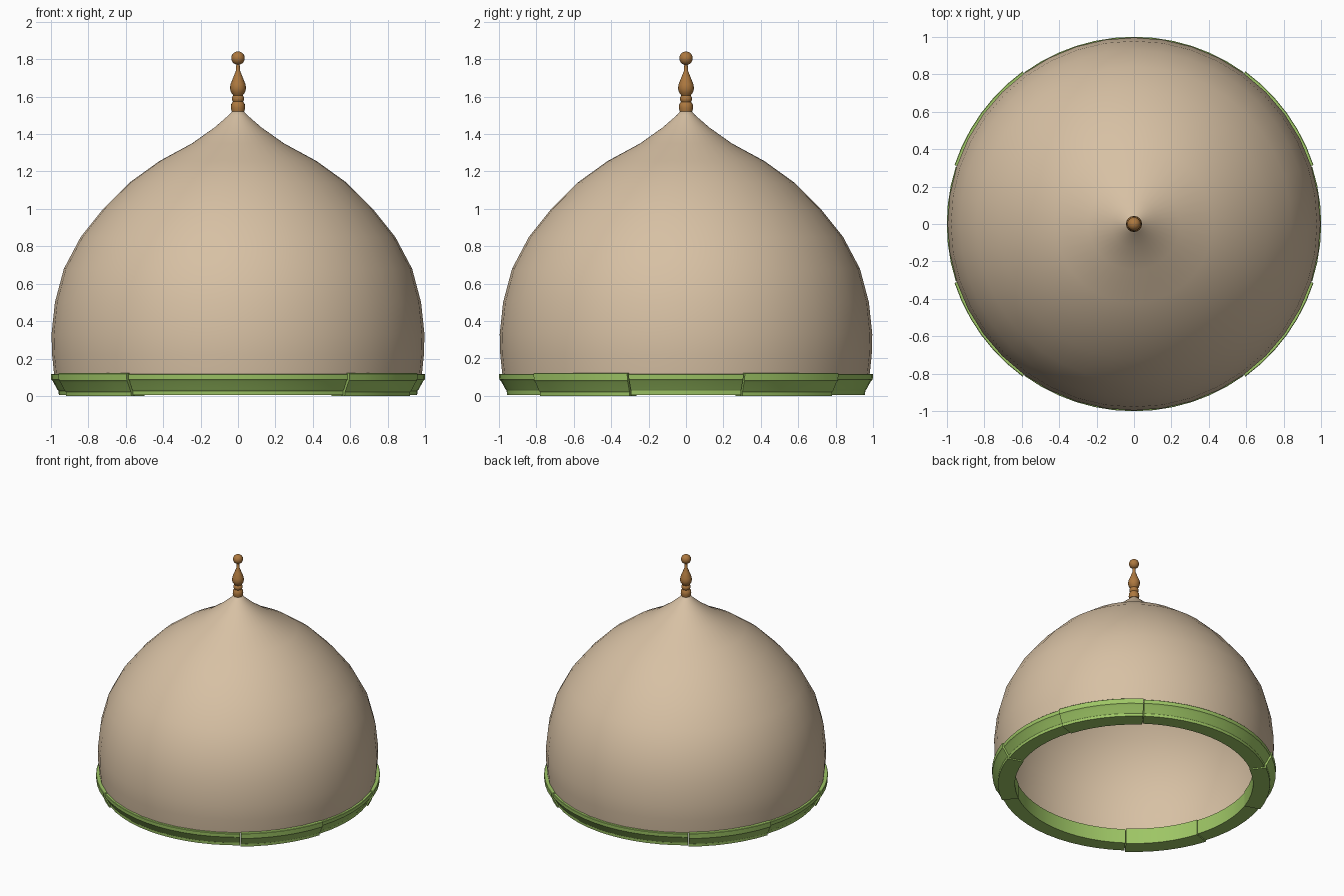
import bpy, bmesh, math

if "Cube" in bpy.data.objects:
    bpy.data.objects.remove(bpy.data.objects["Cube"])


def material(name, colour):
    m = bpy.data.materials.new(name)
    m.diffuse_color = (*colour, 1)
    m.use_nodes = True
    m.node_tree.nodes["Principled BSDF"].inputs["Base Color"].default_value = m.diffuse_color
    return m


tan = material("tan plaster", (0.68, 0.53, 0.37))
green = material("green trim", (0.34, 0.56, 0.13))
bronze = material("bronze", (0.42, 0.19, 0.05))


def finish(name, bm, mat, angle):
    mesh = bpy.data.meshes.new(name)
    bm.to_mesh(mesh)
    bm.free()
    mesh.materials.append(mat)
    ob = bpy.data.objects.new(name, mesh)
    bpy.context.collection.objects.link(ob)
    bpy.ops.object.select_all(action='DESELECT')
    ob.select_set(True)
    bpy.context.view_layer.objects.active = ob
    bpy.ops.object.shade_smooth_by_angle(angle=math.radians(angle))


def sweep(name, profile, mat, start=0, end=360, steps=32, closed=False, angle=40):
    """Turn an (r, z) profile about z; a closed section becomes a capped arc."""
    bm = bmesh.new()
    full = end - start == 360
    rings = []
    for i in range(steps if full else steps + 1):
        a = math.radians(start + (end - start) * i / steps)
        rings.append([bm.verts.new((r * math.cos(a), r * math.sin(a), z)) for r, z in profile])
    n = len(profile)
    for i in range(steps):
        p, q = rings[i], rings[(i + 1) % len(rings)]
        for j in range(n if closed else n - 1):
            k = (j + 1) % n
            bm.faces.new((p[j], q[j], q[k], p[k]))
    if closed and not full:
        bm.faces.new(rings[0])
        bm.faces.new(rings[-1][::-1])
    bmesh.ops.remove_doubles(bm, verts=bm.verts, dist=1e-5)
    if closed:
        bmesh.ops.recalc_face_normals(bm, faces=bm.faces)
    finish(name, bm, mat, angle)


# Dome: open shell with an ogee tip
sweep("dome", [(0.982, 0.115), (0.993, 0.22), (0.996, 0.33), (0.978, 0.50),
               (0.93, 0.68), (0.84, 0.85), (0.72, 1.00), (0.58, 1.14),
               (0.42, 1.255), (0.245, 1.35), (0.125, 1.435), (0.05, 1.50),
               (0.015, 1.535), (0, 1.535)], tan, steps=40, angle=60)

# Base moulding: alternating arcs, the diagonal ones slightly proud and lower
section = [(0.85, 0.118), (0.997, 0.118), (1.0, 0.115), (0.998, 0.088), (0.988, 0.078),
           (0.966, 0.036), (0.959, 0.028), (0.957, 0.006), (0.85, 0.006)]
proud = [(r + (0.009 if r > 0.9 else -0.004), z + (0.004 if z > 0.1 else -0.006))
         for r, z in section]
arcs = [("right", -18, 18, 0), ("back_right", 18, 54, 1), ("back", 54, 126, 0),
        ("back_left", 126, 162, 1), ("left", 162, 198, 0), ("front_left", 198, 234, 1),
        ("front", 234, 306, 0), ("front_right", 306, 342, 1)]
for name, a, b, out in arcs:
    sweep("base_moulding_" + name, proud if out else section, green,
          a + 0.15, b - 0.15, (b - a) // 6, True, 25)

# Finial: turned spindle with a ball on top
ball = [(0.036 * math.sin(t), 1.805 - 0.036 * math.cos(t))
        for t in (math.pi * k / 10 for k in range(1, 11))]
sweep("finial", [(0, 1.52), (0.034, 1.52), (0.038, 1.54), (0.036, 1.56), (0.027, 1.572),
                 (0.033, 1.583), (0.033, 1.595), (0.025, 1.606), (0.037, 1.622),
                 (0.043, 1.643), (0.04, 1.665), (0.026, 1.70), (0.012, 1.735),
                 (0.009, 1.77)] + ball, bronze, steps=16, angle=50)
